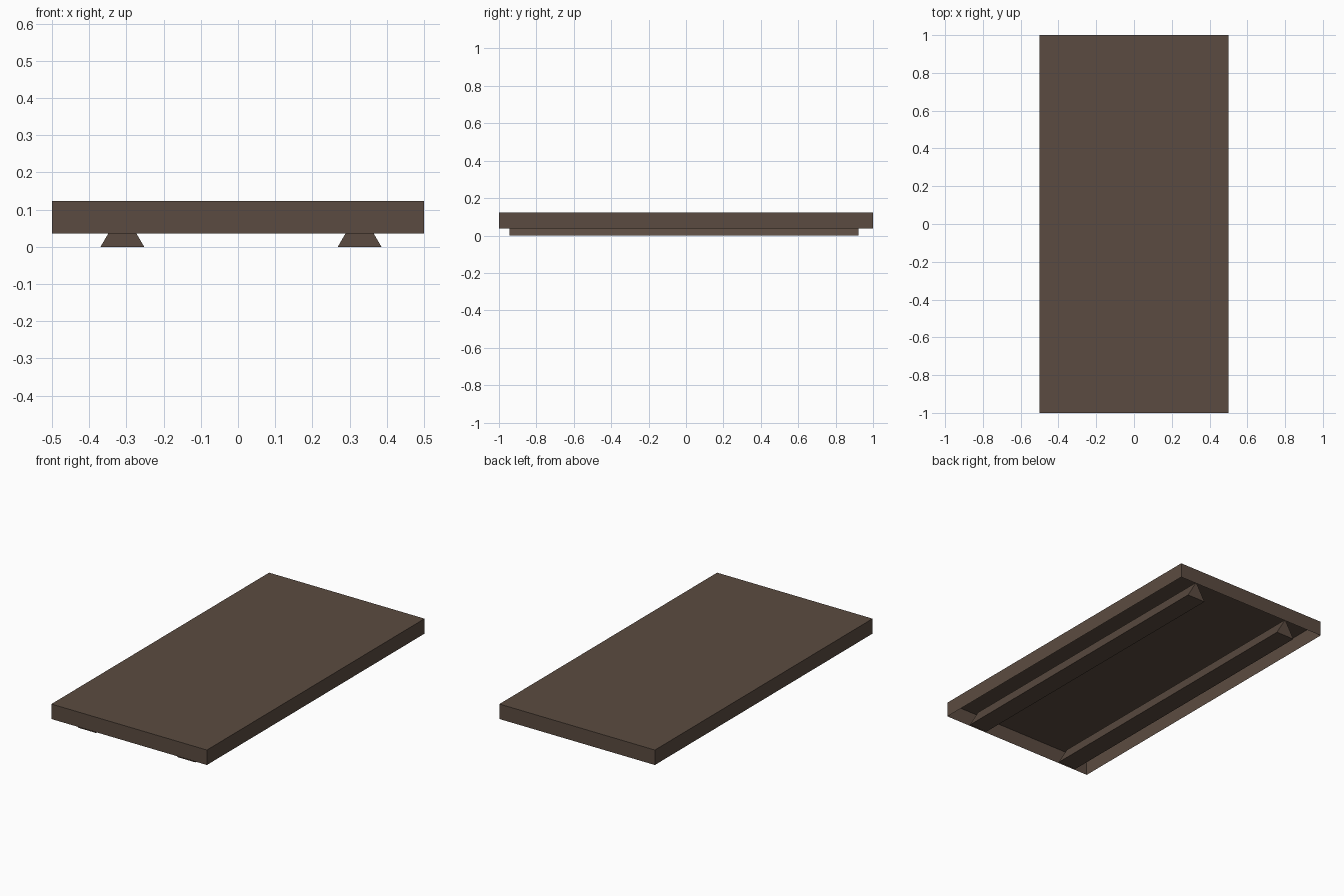
import bpy, bmesh

if "Cube" in bpy.data.objects:
    bpy.data.objects.remove(bpy.data.objects["Cube"])

TOP, RIM = 0.1235, 0.0365

wood = bpy.data.materials.new("dark brown")
wood.diffuse_color = (0.105, 0.071, 0.052, 1)
wood.use_nodes = True
wood.node_tree.nodes["Principled BSDF"].inputs["Base Color"].default_value = wood.diffuse_color


def make(name, bm):
    bmesh.ops.recalc_face_normals(bm, faces=bm.faces)
    me = bpy.data.meshes.new(name)
    bm.to_mesh(me)
    bm.free()
    me.materials.append(wood)
    ob = bpy.data.objects.new(name, me)
    bpy.context.collection.objects.link(ob)


# Deck: thin shell, open underneath
bm = bmesh.new()
bmesh.ops.create_cube(bm, size=1)
for v in bm.verts:
    v.co.y *= 2
    v.co.z = TOP if v.co.z > 0 else RIM
bmesh.ops.recalc_face_normals(bm, faces=bm.faces)
bottom = [f for f in bm.faces if f.normal.z < -0.5]
bmesh.ops.delete(bm, geom=bottom, context='FACES_ONLY')
make("deck", bm)


# Runners: triangular bars, apex up, tucked inside the deck
def runner(name, x, half=0.0588, apex=0.101, y0=-0.944, y1=0.922):
    bm = bmesh.new()
    profile = [(x - half, 0), (x + half, 0), (x, apex)]
    face = bm.faces.new([bm.verts.new((px, y0, pz)) for px, pz in profile])
    ext = bmesh.ops.extrude_face_region(bm, geom=[face], use_keep_orig=True)
    moved = [g for g in ext["geom"] if isinstance(g, bmesh.types.BMVert)]
    bmesh.ops.translate(bm, verts=moved, vec=(0, y1 - y0, 0))
    make(name, bm)


runner("left_runner", -0.311)
runner("right_runner", 0.327)
